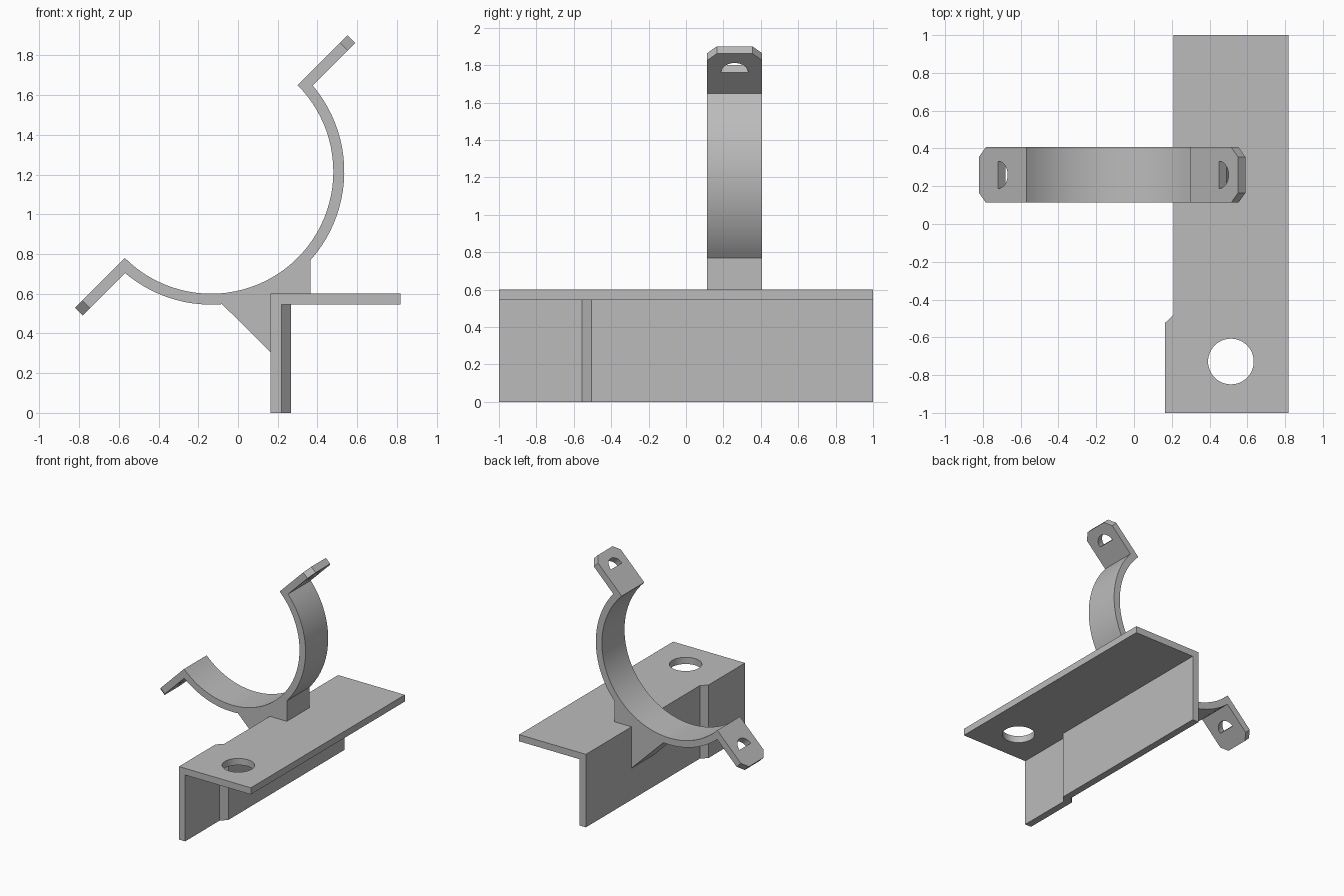
import bpy, bmesh
from math import sin, cos, asin, acos, radians, pi
from mathutils import Vector

if "Cube" in bpy.data.objects:
    bpy.data.objects.remove(bpy.data.objects["Cube"])

GREY = bpy.data.materials.new("plain_grey")
GREY.use_nodes = True
colour = (0.5, 0.5, 0.5, 1)
GREY.diffuse_color = colour
GREY.node_tree.nodes["Principled BSDF"].inputs["Base Color"].default_value = colour


def make_object(name, bm):
    bmesh.ops.recalc_face_normals(bm, faces=bm.faces)
    mesh = bpy.data.meshes.new(name)
    bm.to_mesh(mesh)
    bm.free()
    mesh.materials.append(GREY)
    obj = bpy.data.objects.new(name, mesh)
    bpy.context.collection.objects.link(obj)
    return obj


def prism(points, along):
    """Extrude a closed outline of 3D points along a vector."""
    bm = bmesh.new()
    face = bm.faces.new([bm.verts.new(p) for p in points])
    out = bmesh.ops.extrude_face_region(bm, geom=[face])
    verts = [v for v in out["geom"] if isinstance(v, bmesh.types.BMVert)]
    bmesh.ops.translate(bm, verts=verts, vec=along)
    return bm


def cut(obj, cutter):
    cutter.hide_render = True
    mod = obj.modifiers.new("hole", 'BOOLEAN')
    mod.operation, mod.solver, mod.object = 'DIFFERENCE', 'EXACT', cutter
    bpy.context.view_layer.objects.active = obj
    bpy.ops.object.modifier_apply(modifier=mod.name)
    bpy.data.objects.remove(cutter)


# Angle bracket: an L section lofted along y, with a jog in the upright web
BASE_TOP, PLATE, RIGHT = 0.6, 0.055, 0.817
stations = [(-1, -1, 0), (-0.525, -0.555, 0), (-0.48, -0.505, 0.047), (1, 1, 0.047)]
bm = bmesh.new()
rings = []
for y_out, y_in, dx in stations:
    x0, x1, under = 0.163 + dx, 0.22 + dx, BASE_TOP - PLATE
    section = [(x0, y_out, 0), (x1, y_in, 0), (x1, y_in, under),
               (RIGHT, y_in, under), (RIGHT, y_in, BASE_TOP), (x0, y_out, BASE_TOP)]
    rings.append([bm.verts.new(p) for p in section])
for a, b in zip(rings, rings[1:]):
    for i in range(6):
        j = (i + 1) % 6
        bm.faces.new((a[i], a[j], b[j], b[i]))
bm.faces.new(rings[0])
bm.faces.new(rings[-1])
bracket = make_object("angle_bracket", bm)

# Round mounting hole in the flange
circle = [(0.513 + 0.121 * cos(2 * pi * i / 48), -0.728 + 0.121 * sin(2 * pi * i / 48), 0.4)
          for i in range(48)]
cut(bracket, make_object("flange_hole_cutter", prism(circle, Vector((0, 0, 0.4)))))

# Half-ring clamp with tabs and gusset, drawn as one front outline
CX, CZ, R_IN, R_OUT, R_TIP, THICK = -0.135, 1.215, 0.615, 0.67, 0.97, 0.055
Y0, Y1 = 0.113, 0.407
radial = Vector((1, 0, 1)).normalized()
across = Vector((1, 0, -1)).normalized()
centre = Vector((CX, Y0, CZ))


def arc(radius, start, end, steps):
    return [centre + radius * Vector((cos(t), 0, sin(t)))
            for t in (start + (end - start) * i / steps for i in range(steps + 1))]


tab_angle = asin(THICK / R_OUT)
top_end, low_end = pi / 4 - tab_angle, -3 * pi / 4 + tab_angle
gusset_right = -acos((0.365 - CX) / R_OUT)
gusset_left = -acos((-0.08 - CX) / R_OUT)
outline = arc(R_IN, -3 * pi / 4, pi / 4, 48)
outline += [centre + radial * R_TIP, centre + radial * R_TIP + across * THICK]
outline += arc(R_OUT, top_end, gusset_right, 22)
outline += [Vector((x, Y0, z)) for x, z in
            [(0.365, 0.598), (0.212, 0.598), (0.212, 0.258)]]
outline += arc(R_OUT, gusset_left, low_end, 14)
outline += [centre - radial * R_TIP + across * THICK, centre - radial * R_TIP]
bm = prism(outline, Vector((0, Y1 - Y0, 0)))

# Chamfer the four tab corners
corners = [e for e in bm.edges
           if all(abs(abs((v.co - centre).dot(radial)) - R_TIP) < 0.001 for v in e.verts)
           and abs(e.verts[0].co.y - e.verts[1].co.y) < 0.001]
bmesh.ops.bevel(bm, geom=corners, offset=0.052, offset_type='OFFSET',
                segments=1, affect='EDGES')
clamp = make_object("half_ring_clamp", bm)

# Half-round bolt hole in each tab
for side in (-1, 1):
    middle = Vector((CX, (Y0 + Y1) / 2, CZ)) + radial * side * 0.827 - across * 0.05
    half = [middle + 0.072 * (radial * sin(pi * i / 20) + Vector((0, cos(pi * i / 20), 0)))
            for i in range(21)]
    cut(clamp, make_object("tab_hole_cutter", prism(half, across * 0.16)))

# Smooth the curved surfaces and keep the edges crisp
bpy.ops.object.select_all(action='DESELECT')
for obj in (bracket, clamp):
    obj.select_set(True)
    bpy.context.view_layer.objects.active = obj
bpy.ops.object.shade_smooth_by_angle(angle=radians(30))
